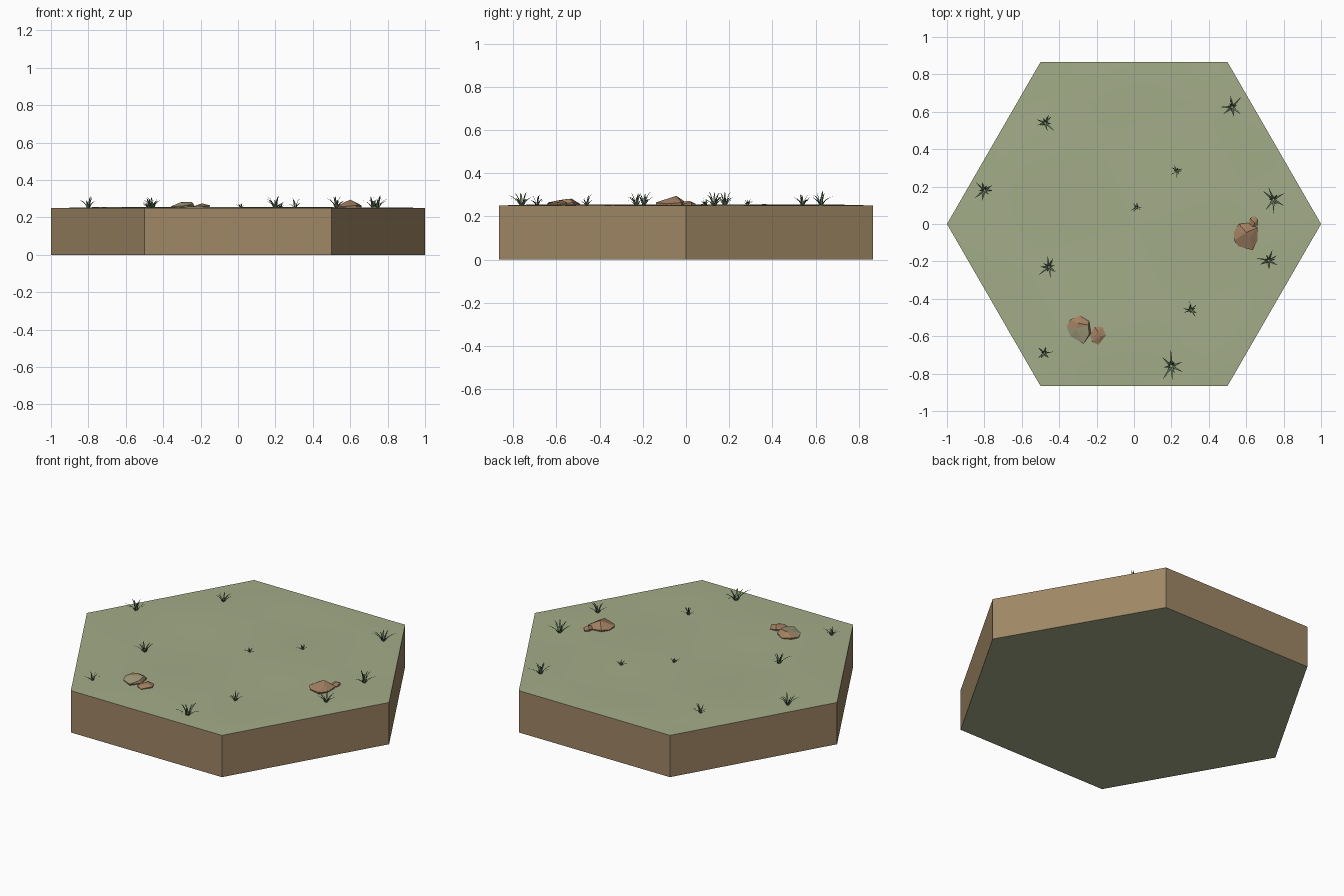
import bpy, bmesh, math, random
from mathutils import Vector

if "Cube" in bpy.data.objects:
    bpy.data.objects.remove(bpy.data.objects["Cube"])

random.seed(7)
TOP = 0.25


def srgb(r, g, b):
    f = lambda c: c / 12.92 if c <= 0.04045 else ((c + 0.055) / 1.055) ** 2.4
    return (f(r / 255), f(g / 255), f(b / 255), 1)


def material(name, rgb):
    m = bpy.data.materials.new(name)
    m.diffuse_color = srgb(*rgb)
    m.use_nodes = True
    m.node_tree.nodes["Principled BSDF"].inputs["Base Color"].default_value = m.diffuse_color
    return m


TURF = material("turf green", (163, 172, 136))
SOIL = material("soil brown", (160, 136, 102))
BLADE = material("blade green", (104, 124, 96))
STONE = material("stone brown", (162, 128, 98))
MOSS = material("mossy stone", (158, 154, 122))


def finish(name, bm, *mats):
    me = bpy.data.meshes.new(name)
    bm.to_mesh(me)
    bm.free()
    for m in mats:
        me.materials.append(m)
    ob = bpy.data.objects.new(name, me)
    bpy.context.collection.objects.link(ob)
    return ob


def ground(x, y):
    """Height of the gently rolling turf, level along the hexagon rim."""
    ap = max(abs(x * math.cos(a) + y * math.sin(a))
             for a in (math.pi / 6, math.pi / 2, 5 * math.pi / 6))
    fade = min(1, max(0, (0.866 - ap) / 0.15))
    return TOP + fade * (0.003 + 0.003 * math.sin(5 * x + 2 * y) * math.cos(6 * y - 2 * x))


# soil block: brown walls, green underside, open top covered by the turf
bm = bmesh.new()
rim = [(math.cos(i * math.pi / 3), math.sin(i * math.pi / 3)) for i in range(6)]
low = [bm.verts.new((x, y, 0)) for x, y in rim]
high = [bm.verts.new((x, y, TOP)) for x, y in rim]
for i in range(6):
    j = (i + 1) % 6
    bm.faces.new((low[i], low[j], high[j], high[i]))
bm.faces.new(low[::-1]).material_index = 1
finish("soil_block", bm, SOIL, TURF)

# turf: triangulated hexagon with slight bumps
bm = bmesh.new()
centre = bm.verts.new((0, 0, TOP))
ring = [bm.verts.new((x, y, TOP)) for x, y in rim]
for i in range(6):
    bm.faces.new((centre, ring[i], ring[(i + 1) % 6]))
bmesh.ops.subdivide_edges(bm, edges=bm.edges[:], cuts=11, use_grid_fill=True)
for v in bm.verts:
    v.co.z = ground(v.co.x, v.co.y)
for f in bm.faces:
    f.smooth = True
finish("turf", bm, TURF)


# rocks: faceted convex hulls of a footprint plus a few crown points
def rock(name, foot, crown, mossy=False):
    bm = bmesh.new()
    c = sum((Vector(p) for p in foot), Vector((0, 0))) / len(foot)
    for i, p in enumerate(foot):
        d = Vector(p) - c
        bm.verts.new((*(c + d * 0.9), TOP - 0.01))
        bm.verts.new((*p, TOP + 0.008 + 0.006 * (i % 2)))
    for p in crown:
        bm.verts.new(p)
    res = bmesh.ops.convex_hull(bm, input=bm.verts[:])
    junk = [g for g in res["geom_interior"] if isinstance(g, bmesh.types.BMVert)]
    bmesh.ops.delete(bm, geom=junk, context='VERTS')
    bm.normal_update()
    for f in bm.faces:
        n = f.normal
        if mossy and n.z > 0.3 and n.x - 0.3 < 0 and n.y < -0.1:
            f.material_index = 1
    finish(name, bm, STONE, MOSS)


rock("rock_right",
     [(.535, -.04), (.56, .0), (.61, .005), (.66, -.02), (.66, -.09), (.635, -.14), (.56, -.12), (.535, -.09)],
     [(.60, -.045, .295), (.58, -.025, .28), (.62, -.07, .285)])
rock("pebble_right",
     [(.615, .0), (.62, .03), (.64, .045), (.66, .025), (.66, -.01), (.635, -.02)],
     [(.635, .015, .272), (.645, .005, .272)])
rock("rock_front",
     [(-.36, -.55), (-.34, -.51), (-.29, -.49), (-.24, -.52), (-.23, -.585), (-.27, -.64), (-.34, -.60)],
     [(-.30, -.53, .282), (-.245, -.54, .281), (-.24, -.59, .274), (-.31, -.56, .279)], True)
rock("pebble_front",
     [(-.235, -.59), (-.21, -.55), (-.17, -.55), (-.15, -.595), (-.19, -.645), (-.225, -.63)],
     [(-.195, -.575, .274), (-.18, -.60, .272)])


# grass tufts: thin tapering blades arching outward
def tuft(index, x, y, reach, height):
    bm = bmesh.new()
    z = ground(x, y) - 0.002
    count = 9
    spin = random.uniform(0, 6.28)
    for k in range(count):
        a = spin + k * 2 * math.pi / count + random.uniform(-.25, .25)
        out = Vector((math.cos(a), math.sin(a), 0))
        side = Vector((-out.y, out.x, 0))
        tall = k % 3 == 0
        r = reach * (random.uniform(.25, .55) if tall else random.uniform(.7, 1.1))
        h = height * (random.uniform(.85, 1.05) if tall else random.uniform(.45, .75))
        w = 0.07 * reach + 0.0015
        base = Vector((x, y, z)) + out * reach * 0.08
        prev = None
        for t in (0, .35, .7):
            p = base + out * r * t ** 1.3 + Vector((0, 0, h * (1 - (1 - t) ** 1.6)))
            half = w * (1 - 0.75 * t)
            row = [bm.verts.new(p - side * half), bm.verts.new(p + side * half)]
            if prev:
                bm.faces.new((prev[0], prev[1], row[1], row[0]))
            prev = row
        tip = bm.verts.new(base + out * r + Vector((0, 0, h)))
        bm.faces.new((prev[0], prev[1], tip))
    finish(f"grass_tuft_{index}", bm, BLADE)


TUFTS = [(-.475, .54, .055, .055), (-.80, .18, .06, .07), (-.455, -.23, .06, .06),
         (-.48, -.69, .042, .05), (.20, -.76, .08, .07), (.305, -.46, .046, .05),
         (.72, -.195, .06, .06), (.745, .13, .065, .07), (.525, .625, .065, .07),
         (.23, .285, .036, .028), (.015, .09, .033, .025)]
for i, t in enumerate(TUFTS):
    tuft(i + 1, *t)
